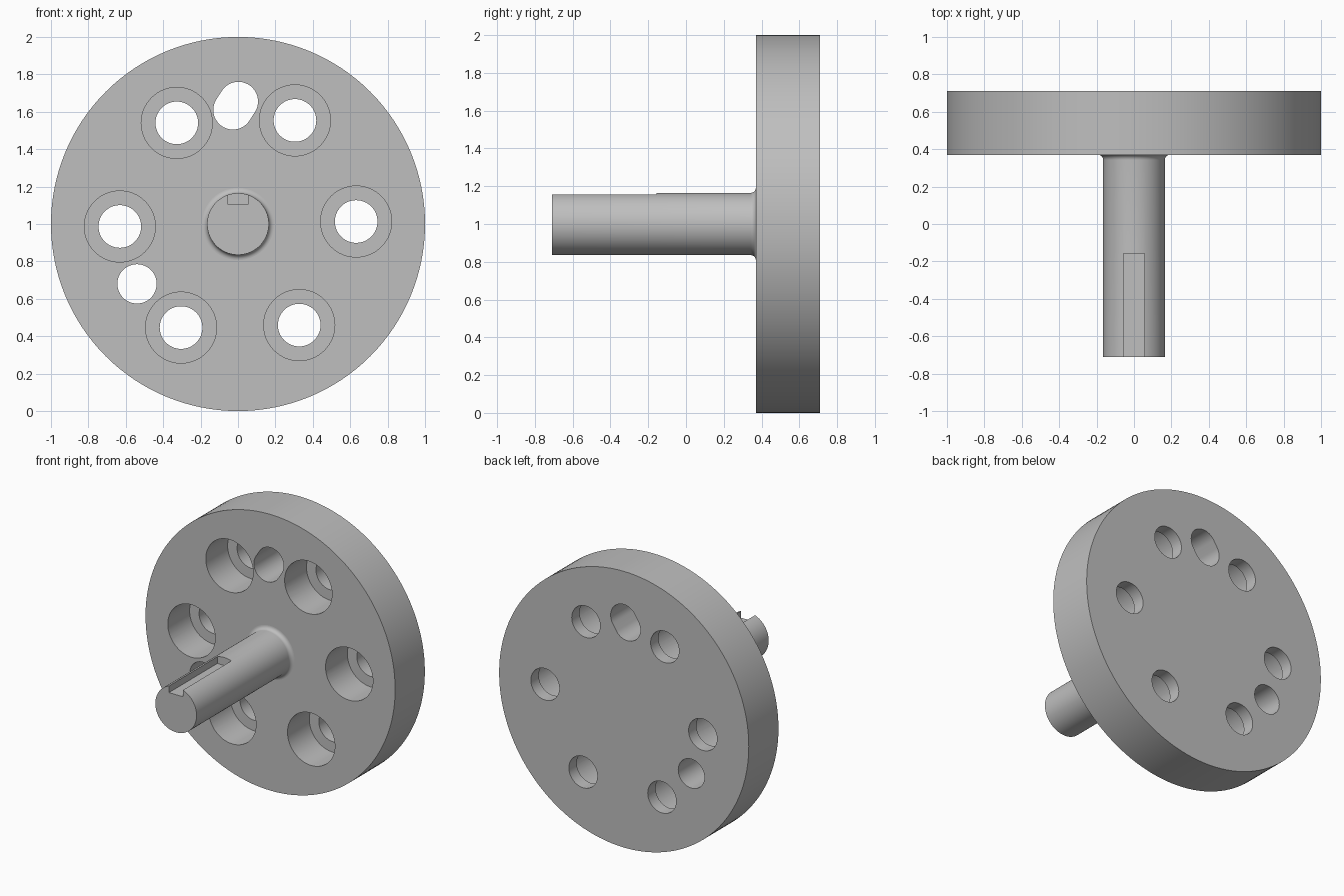
import bpy, bmesh
from math import sin, cos, pi, radians
from mathutils import Vector

if "Cube" in bpy.data.objects:
    bpy.data.objects.remove(bpy.data.objects["Cube"], do_unlink=True)

AXIS_Z = 1.0
FRONT, FACE, BACK = -0.71, 0.37, 0.71   # shaft tip, disc front, disc back
SHAFT_R, FILLET = 0.165, 0.028
BOLT_R, HOLE_R, BORE_R, PIN_R = 0.632, 0.114, 0.19, 0.105
BORE_FLOOR = 0.62

steel = bpy.data.materials.new("steel_grey")
steel.use_nodes = True
grey = (0.52, 0.52, 0.52, 1)
steel.diffuse_color = grey
steel.node_tree.nodes["Principled BSDF"].inputs["Base Color"].default_value = grey


def add_object(name, bm):
    bmesh.ops.recalc_face_normals(bm, faces=bm.faces)
    mesh = bpy.data.meshes.new(name)
    bm.to_mesh(mesh)
    bm.free()
    mesh.materials.append(steel)
    obj = bpy.data.objects.new(name, mesh)
    bpy.context.collection.objects.link(obj)
    return obj


def revolve(name, profile, x=0, z=AXIS_Z, sides=64):
    """Closed solid turned about a y-parallel axis from (radius, y) points."""
    bm = bmesh.new()
    rings = [[bm.verts.new((x + r * cos(2 * pi * i / sides), y,
                            z + r * sin(2 * pi * i / sides)))
              for i in range(sides)] for r, y in profile]
    for a, b in zip(rings, rings[1:]):
        for i in range(sides):
            j = (i + 1) % sides
            bm.faces.new((a[i], a[j], b[j], b[i]))
    bm.faces.new(rings[0])
    bm.faces.new(rings[-1])
    return add_object(name, bm)


def hull(name, points):
    """Convex solid around points (x, z) carried through the disc or shaft."""
    bm = bmesh.new()
    for p in points:
        bm.verts.new(p)
    bmesh.ops.convex_hull(bm, input=bm.verts)
    bmesh.ops.dissolve_limit(bm, angle_limit=0.01, verts=bm.verts, edges=bm.edges)
    return add_object(name, bm)


# Shaft, root fillet and disc turned as one piece
fillet = [(SHAFT_R + FILLET * (1 - cos(t)), FACE - FILLET * (1 - sin(t)))
          for t in [k * pi / 16 for k in range(9)]]
body = revolve("flanged_shaft",
               [(SHAFT_R, FRONT)] + fillet + [(1, FACE), (1, BACK)], sides=128)

cutters = []

# Six counterbored bolt holes
for k in range(6):
    a = radians(1.2 + 60 * k)
    cutters.append(revolve("bolt_hole_cutter",
                           [(BORE_R, FACE - 0.1), (BORE_R, BORE_FLOOR),
                            (HOLE_R, BORE_FLOOR), (HOLE_R, BACK + 0.1)],
                           BOLT_R * cos(a), AXIS_Z + BOLT_R * sin(a)))

# Plain pin hole
cutters.append(revolve("pin_hole_cutter",
                       [(PIN_R, FACE - 0.1), (PIN_R, BACK + 0.1)], -0.54, 0.68))

# Short slot
slot = [(cx + PIN_R * cos(2 * pi * i / 64), y, cz + PIN_R * sin(2 * pi * i / 64))
        for cx, cz in ((0.002, 1.655), (-0.027, 1.61))
        for y in (FACE - 0.1, BACK + 0.1) for i in range(64)]
cutters.append(hull("slot_cutter", slot))

# Keyway in the top of the shaft
cutters.append(hull("keyway_cutter",
                    [(x, y, z) for x in (-0.056, 0.056)
                     for y in (FRONT - 0.1, -0.157) for z in (1.107, 1.3)]))

# Cut everything, then drop the cutters
bpy.context.view_layer.objects.active = body
body.select_set(True)
for cutter in cutters:
    cutter.hide_render = True
    mod = body.modifiers.new("cut", "BOOLEAN")
    mod.operation = "DIFFERENCE"
    mod.solver = "EXACT"
    mod.object = cutter
    bpy.ops.object.modifier_apply(modifier=mod.name)
    bpy.data.objects.remove(cutter, do_unlink=True)

# Smooth round walls, flat end faces
bpy.ops.object.shade_smooth_by_angle(angle=radians(30))
for face in body.data.polygons:
    if abs(face.normal.y) > 0.999:
        face.use_smooth = False
